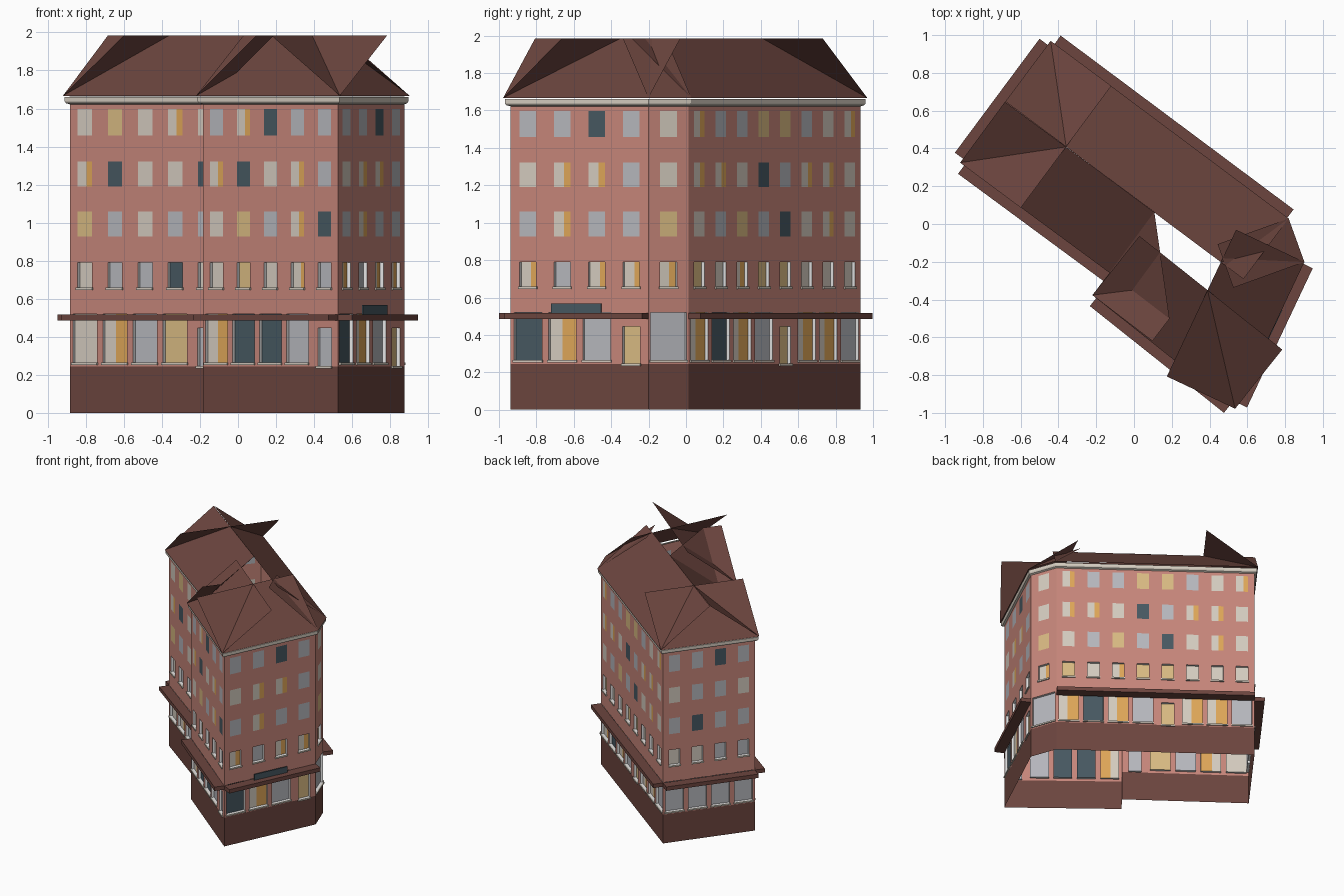
import bpy, bmesh, math
from mathutils import Vector

if "Cube" in bpy.data.objects:
    bpy.data.objects.remove(bpy.data.objects["Cube"])

# ---- flat colours (linear) ----
COLOURS = {
    "wall pink": (.565, .238, .195), "maroon": (.150, .060, .049), "cream": (.66, .60, .52),
    "pane grey": (.468, .474, .509), "pane tan": (.69, .49, .223), "curtain orange": (.73, .381, .098),
    "pane teal": (.063, .098, .120), "reveal white": (.95, .95, .95)}
MATS = {}
for name, c in COLOURS.items():
    MATS[name] = bpy.data.materials.new(name)
    MATS[name].diffuse_color = (*c, 1)
PANE = {"C": "cream", "G": "pane grey", "T": "pane tan", "D": "pane teal", "O": "cream"}


class Part:
    """Collects polygons by colour into one object."""
    def __init__(self, name):
        self.name, self.bm, self.mats = name, bmesh.new(), []

    def face(self, pts, mat):
        if mat not in self.mats:
            self.mats.append(mat)
        f = self.bm.faces.new([self.bm.verts.new(p) for p in pts])
        f.material_index = self.mats.index(mat)

    def finish(self):
        bmesh.ops.remove_doubles(self.bm, verts=self.bm.verts, dist=1e-5)
        me = bpy.data.meshes.new(self.name)
        self.bm.to_mesh(me)
        self.bm.free()
        for m in self.mats:
            me.materials.append(MATS[m])
        bpy.context.collection.objects.link(bpy.data.objects.new(self.name, me))


class Wall:
    """Straight wall from a to b; u runs along it, off points outwards."""
    def __init__(self, a, b):
        self.a, self.len = a, (b - a).length
        self.d = (b - a).normalized()
        self.n = Vector((self.d.y, -self.d.x))

    def p(self, u, z, off=0):
        q = self.a + self.d * u + self.n * off
        return (q.x, q.y, z)

    def quad(self, part, u0, u1, z0, z1, mat, off=0):
        part.face([self.p(u0, z0, off), self.p(u1, z0, off), self.p(u1, z1, off), self.p(u0, z1, off)], mat)

    def box(self, part, u0, u1, z0, z1, o0, o1, mat):
        P = self.p
        self.quad(part, u0, u1, z0, z1, mat, o1)
        for z, s in ((z0, 1), (z1, -1)):
            part.face([P(u0, z, o0), P(u1, z, o0), P(u1, z, o1), P(u0, z, o1)][::s], mat)
        for u, s in ((u0, 1), (u1, -1)):
            part.face([P(u, z0, o0), P(u, z0, o1), P(u, z1, o1), P(u, z1, o0)][::s], mat)


# ---- footprint, counter-clockwise ----
FOOT = [Vector(p) for p in ((-.884, .33), (-.093, -.253), (-.184, -.372), (.526, -.937),
                            (.874, -.2), (.797, .013), (-.436, .933))]
N = len(FOOT)
walls = [Wall(FOOT[i], FOOT[(i + 1) % N]) for i in range(N)]


def offset_loop(o):
    """Mitred outline offset outwards by o."""
    out = []
    for i in range(N):
        n0, n1 = walls[i - 1].n, walls[i].n
        out.append(FOOT[i] + (n0 + n1) * (o / (1 + n0.dot(n1))))
    return out


# ---- storeys: band bottom, band top, window bottom, window top, recess ----
BANDS = [(1.39, 1.66, 1.458, 1.597, 0), (1.125, 1.39, 1.19, 1.322, 0), (.86, 1.125, .926, 1.06, 0),
         (.60, .86, .658, .79, .02), (.245, .60, .265, .52, .02)]
# pane codes per wall, top storey first, and the cell holding the door
PANES = {0: (("CTCOC", "ODCCD", "TGCGG", "CGGDC", "COGTG"), 4),
         2: (("GODGG", "ODCOG", "CTGOD", "CTCOG", "ODDGG"), 4),
         3: (("GGDG", "COOG", "GOGG", "OGOO", "DOGT"), 3),
         4: (("C", "C", "T", "O", "G"), -1),
         5: (("OGGTTGCO", "OOCDGOOC", "CGTGDCOC", "TCOTTCCC", "ODOGTOOG"), 4),
         6: (("GGDG", "CGGC", "GDGG", "CCGG", "GGGG"), -1)}

shell, panes, sills = Part("walls"), Part("window_panes"), Part("window_sills")
for i, w in enumerate(walls):
    if i not in PANES:                       # blank return wall at the step
        w.quad(shell, 0, w.len, .245, 1.66, "wall pink")
        continue
    rows, door = PANES[i]
    cell = w.len / len(rows[0])
    for r, (b0, b1, z0, z1, rec) in enumerate(BANDS):
        for k, code in enumerate(rows[r]):
            frac, wz0, wz1 = (.42 if i == 4 else .48), z0, z1
            ground = r == 4
            if ground:
                frac = .9 if i == 4 else .8
                if k == door:
                    frac, wz0, wz1 = .5, .246, .445
            c0, c1 = k * cell, (k + 1) * cell
            u0, u1 = c0 + cell * (1 - frac) / 2, c1 - cell * (1 - frac) / 2
            # wall around the opening
            for q in ((c0, u0, b0, b1), (u1, c1, b0, b1), (u0, u1, b0, wz0), (u0, u1, wz1, b1)):
                w.quad(shell, *q, "wall pink")
            # pane, with a curtain strip where needed
            us = u1
            if code == "O":
                us = u0 + (u1 - u0) * (.45 if ground else .6)
                w.quad(panes, us, u1, wz0, wz1, "curtain orange", -rec)
            w.quad(panes, u0, us, wz0, wz1, PANE[code], -rec)
            if rec:                          # reveals and sill of the recessed storeys
                P = w.p
                for u in (u0, u1):
                    panes.face([P(u, wz0, -rec), P(u, wz0), P(u, wz1), P(u, wz1, -rec)], "reveal white")
                for z in (wz0, wz1):
                    panes.face([P(u0, z, -rec), P(u1, z, -rec), P(u1, z), P(u0, z)], "reveal white")
                w.box(sills, u0 - .006, u1 + .006, wz0 - .012, wz0, 0, .01, "cream")
for part in (shell, panes, sills):
    part.finish()

# ---- dark plinth ----
plinth = Part("plinth")
for w in walls:
    w.quad(plinth, 0, w.len, 0, .245, "maroon")
plinth.finish()

# ---- cornice band running round the eaves ----
cornice = Part("cornice")
profile = [(0, 1.622), (.014, 1.628), (.02, 1.638), (.02, 1.66), (0, 1.662)]
loops = [[(v.x, v.y, z) for v in offset_loop(o)] for o, z in profile]
for lo, hi in zip(loops, loops[1:]):
    for i in range(N):
        j = (i + 1) % N
        cornice.face([lo[i], lo[j], hi[j], hi[i]], "cream")
cornice.finish()

# ---- shop canopies, one straight slab per long wall ----
canopy = Part("canopies")
for i in (0, 2, 3, 5, 6):
    walls[i].box(canopy, 0, walls[i].len, .485, .518, 0, .08, "maroon")
canopy.finish()

# ---- blank sign plate above the right-hand canopy ----
sign = Part("sign_plate")
w = walls[3]
w.box(sign, w.len * .31, w.len * .67, .515, .568, .02, .029, "pane teal")
w.quad(sign, w.len * .31, w.len * .67, .515, .568, "pane teal", .02)
sign.finish()

# ---- roof: every eave carries an untrimmed sloping rectangle ----
roof = Part("roof_slopes")
EAVE, TOP, RUN = 1.667, 1.985, .40
eaves = offset_loop(.026)
for i, w in enumerate(walls):
    a, b = eaves[i], eaves[(i + 1) % N]
    inn = -w.n * RUN
    roof.face([(*a, EAVE), (*b, EAVE), (*(b + inn), TOP), (*(a + inn), TOP)], "maroon")
# valley fill at the inner corner
c = eaves[1]
roof.face([(*c, EAVE), (*(c - walls[1].n * RUN), TOP), (*(c - walls[0].n * RUN), TOP)], "maroon")
roof.finish()

for m in bpy.data.materials:
    if m.users and not m.is_grease_pencil:
        m.use_nodes = True
        m.node_tree.nodes["Principled BSDF"].inputs["Base Color"].default_value = m.diffuse_color
